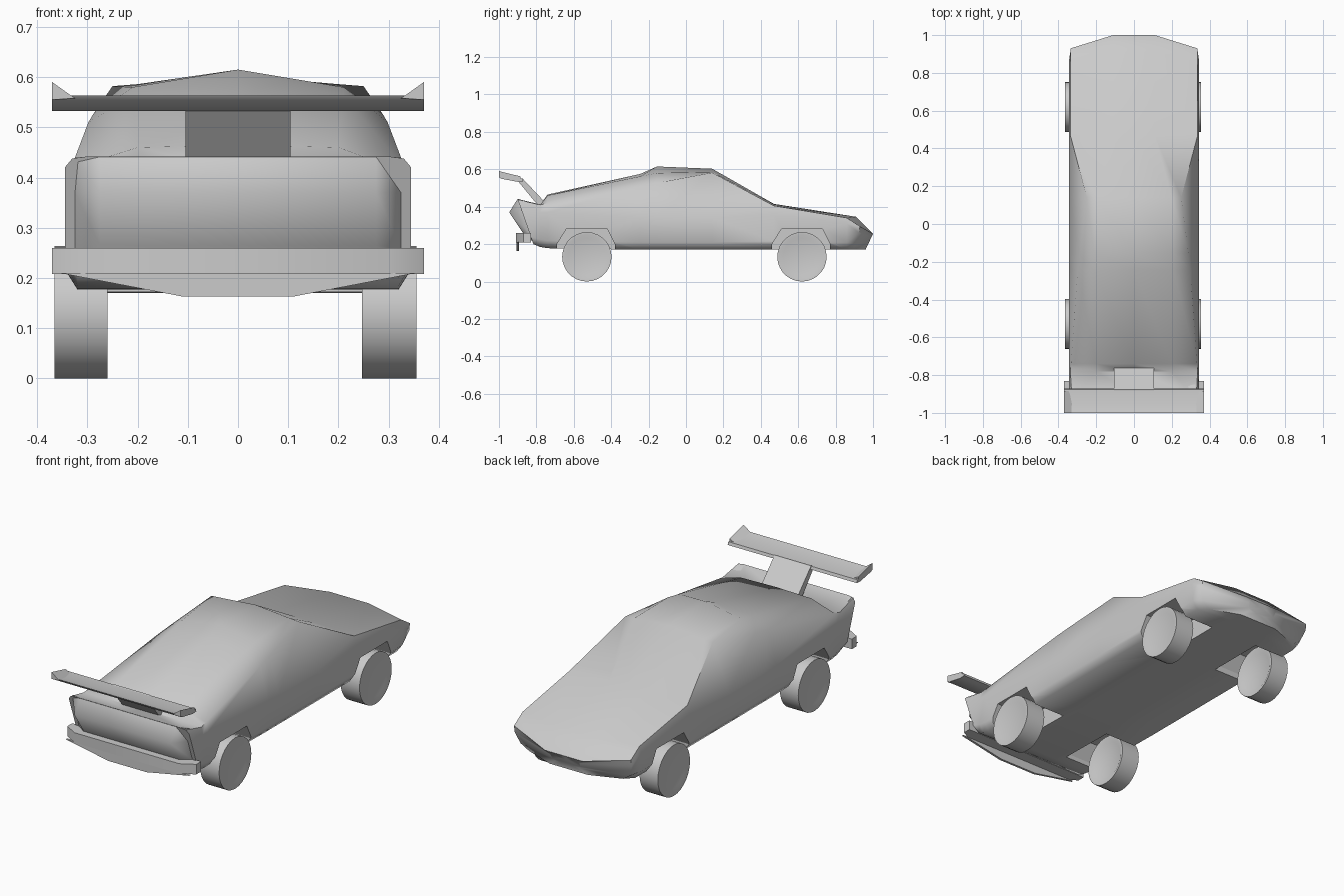
import bpy, bmesh, math

if "Cube" in bpy.data.objects:
    bpy.data.objects.remove(bpy.data.objects["Cube"])


def finish(name, bm, angle=32):
    bmesh.ops.recalc_face_normals(bm, faces=bm.faces)
    me = bpy.data.meshes.new(name)
    bm.to_mesh(me)
    bm.free()
    ob = bpy.data.objects.new(name, me)
    bpy.context.collection.objects.link(ob)
    bpy.ops.object.select_all(action='DESELECT')
    ob.select_set(True)
    bpy.context.view_layer.objects.active = ob
    if angle:
        bpy.ops.object.shade_smooth_by_angle(angle=math.radians(angle))
    return ob


def loft(name, rings, angle=32):
    """Skin matching closed rings and cap both ends."""
    bm = bmesh.new()
    vs = [[bm.verts.new(p) for p in r] for r in rings]
    n = len(rings[0])
    for a, b in zip(vs, vs[1:]):
        for i in range(n):
            j = (i + 1) % n
            bm.faces.new((a[i], a[j], b[j], b[i]))
    bm.faces.new(vs[0])
    bm.faces.new(vs[-1])
    return finish(name, bm, angle)


def prism_x(name, pts, x0, x1, angle=32):
    return loft(name, [[(x, y, z) for y, z in pts] for x in (x0, x1)], angle)


def mirror_ring(right, top):
    return right + [top] + [(-x, y, z) for x, y, z in reversed(right)]


def section(y, zb, xl, xs, xm, zm, xu, zu, xi, zi, zc, bow=0.0):
    """Symmetric body cross-section; bow pushes the middle forward."""
    return mirror_ring([(.11, y + bow * .45, zb), (xl, y, zb), (xs, y, zb + .04),
                        (xm, y, zm), (xu, y, zu), (xi, y + bow, zi)],
                       (0, y + bow, zc))


# body shell: tail to nose
tail = [(x, -.9 + (.44 - z) * .35, z) for x, _, z in
        section(-.9, .2, .32, .345, .345, .42, .33, .438, .3, .442, .442)]
nose = mirror_ring([(.11, .96, .17), (.27, .9, .17), (.315, .905, .2),
                    (.335, .925, .26), (.335, .93, .295), (.11, 1, .255)],
                   (0, 1, .255))
nose_tip = [(x * .25, .96 + (.22 + (z - .22) * .35 - .17) * .47,
             .22 + (z - .22) * .35) for x, y, z in nose]
body = loft("car_body", [
    tail,
    section(-.78, .185, .32, .345, .345, .37, .337, .41, .2, .412, .412),
    section(-.74, .178, .32, .345, .345, .37, .333, .418, .2, .46, .465),
    section(-.245, .17, .32, .345, .345, .34, .298, .51, .21, .562, .575),
    section(-.155, .17, .32, .345, .345, .34, .288, .527, .21, .58, .615),
    section(.14, .17, .32, .345, .345, .34, .25, .582, .2, .586, .603),
    section(.47, .17, .32, .345, .345, .36, .337, .405, .11, .413, .415),
    section(.86, .17, .31, .34, .345, .31, .335, .34, .11, .346, .346, .05),
    nose, nose_tip,
], 60)

# convex tail panel
outer_tail = [(-.89, .44), (-.875, .37), (-.838, .26), (-.82, .22), (-.8, .22), (-.8, .41)]
inner_tail = [(-.9, .442), (-.945, .37), (-.875, .265), (-.85, .22), (-.8, .22), (-.8, .41)]
loft("tail_panel", [[(x, y, z) for y, z in p] for x, p in
                    ((-.325, outer_tail), (-.275, inner_tail),
                     (.275, inner_tail), (.325, outer_tail))], 60)

# wheel arches cut from the body, then wheels
for label, cy in (("rear", -.53), ("front", .62)):
    for side, s in (("right", 1), ("left", -1)):
        arch = [(cy - .16, .1), (cy - .16, .2), (cy - .11, .28),
                (cy + .11, .28), (cy + .15, .2), (cy + .15, .1)]
        cutter = prism_x("arch_cutter", arch, s * .14, s * .42, 0)
        cutter.hide_render = True
        mod = body.modifiers.new("arch", 'BOOLEAN')
        mod.operation = 'DIFFERENCE'
        mod.object = cutter
        bpy.context.view_layer.objects.active = body
        bpy.ops.object.modifier_apply(modifier=mod.name)
        bpy.data.objects.remove(cutter)
        inner, outer = (.247, .355) if s > 0 else (.26, .365)
        rings = []
        for x, r in ((inner + .01, .1), (inner, .12), (inner, .132),
                     (outer, .132), (outer, .12), (outer - .006, .1)):
            rings.append([(s * x, cy + r * math.cos(t * math.tau / 28),
                           .132 + r * math.sin(t * math.tau / 28))
                          for t in range(28)])
        loft(label + "_wheel_" + side, rings, 40)

# rear bumper: wrapped strip with a lower lip
bumper = [(-.37, -.83), (.37, -.83), (.37, -.87), (.3, -.91),
          (-.3, -.91), (-.37, -.87)]
loft("rear_bumper", [[(x, y, z) for x, y in bumper] for z in (.208, .26)], 60)
lip = [(-.355, .21), (-.11, .163), (.11, .163), (.355, .21)]
loft("rear_bumper_lip", [[(x, y, z) for x, z in lip] for y in (-.905, -.893)])

# spoiler: stem, wing and tip fins
prism_x("spoiler_stem", [(-.755, .425), (-.875, .552), (-.905, .545), (-.79, .405)],
        -.105, .105)
prism_x("spoiler_wing", [(-1.0, .563), (-.99, .55), (-.9, .533), (-.87, .535),
                         (-.875, .55), (-.95, .552)], -.37, .37, 60)
for side, s in (("right", 1), ("left", -1)):
    loft("spoiler_fin_" + side, [
        [(s * .37, -1, .555), (s * .37, -1, .59), (s * .325, -1, .558)],
        [(s * .37, -.885, .54), (s * .37, -.885, .562), (s * .335, -.885, .545)]])
